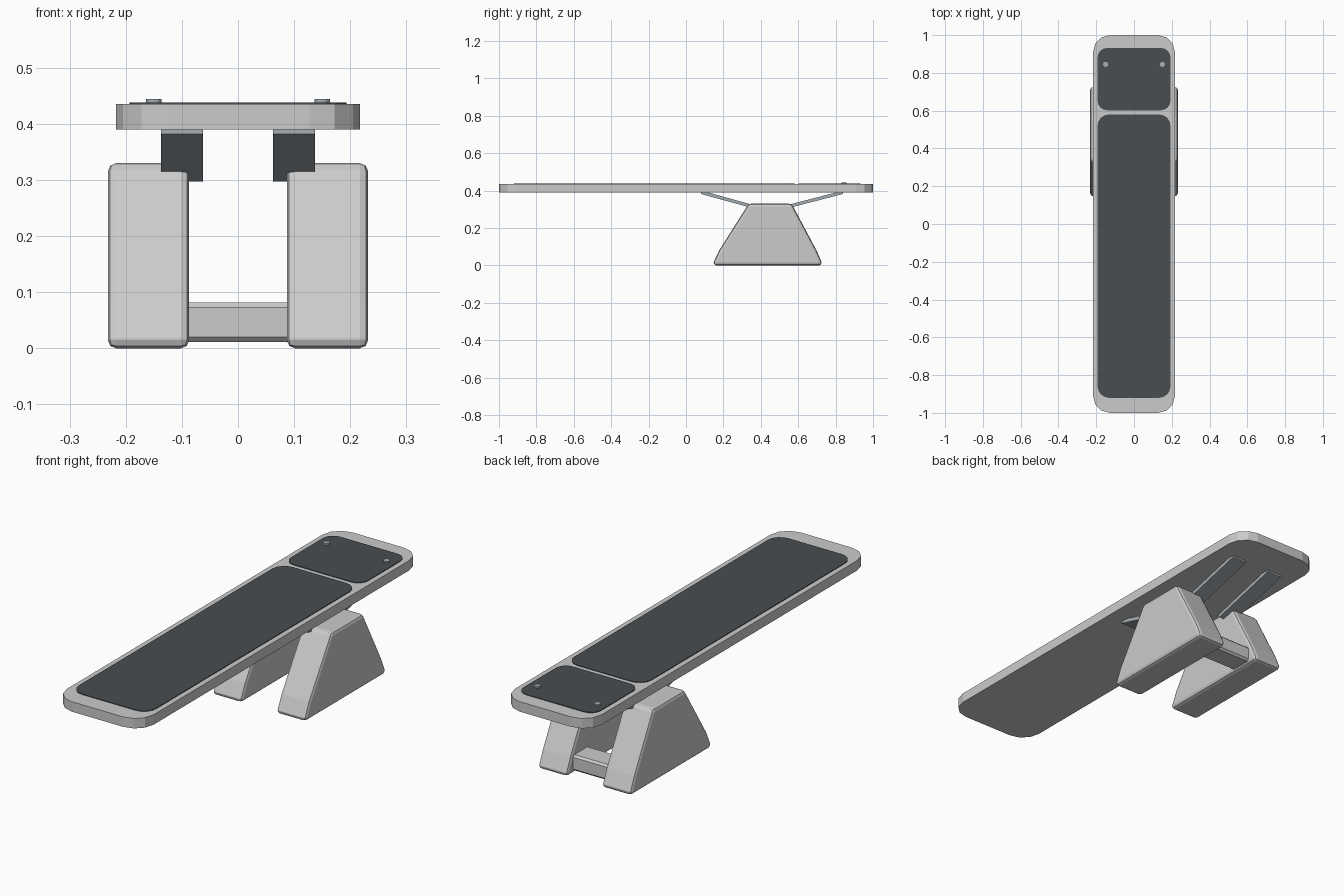
import bpy, bmesh, math

if "Cube" in bpy.data.objects:
    bpy.data.objects.remove(bpy.data.objects["Cube"])

def material(name, rgb):
    m = bpy.data.materials.new(name)
    m.diffuse_color = (*rgb, 1)
    m.use_nodes = True
    m.node_tree.nodes["Principled BSDF"].inputs["Base Color"].default_value = m.diffuse_color
    return m

RUBBER = material("dark_rubber", (0.065, 0.075, 0.08))
STEEL = material("spring_steel", (0.38, 0.43, 0.46))

def prism(name, profile, start, depth, mat=None, bevel=0, segments=2):
    """Extrude a closed 3D outline along a vector, optionally bevelled."""
    bm = bmesh.new()
    face = bm.faces.new([bm.verts.new(p) for p in profile(start)])
    out = bmesh.ops.extrude_face_region(bm, geom=[face])
    verts = [v for v in out["geom"] if isinstance(v, bmesh.types.BMVert)]
    bmesh.ops.translate(bm, verts=verts, vec=depth)
    bmesh.ops.recalc_face_normals(bm, faces=bm.faces[:])
    mesh = bpy.data.meshes.new(name)
    bm.to_mesh(mesh)
    bm.free()
    ob = bpy.data.objects.new(name, mesh)
    bpy.context.collection.objects.link(ob)
    if mat:
        mesh.materials.append(mat)
    if bevel:
        b = ob.modifiers.new("edges", "BEVEL")
        b.width, b.segments = bevel, segments
        b.limit_method, b.angle_limit = "ANGLE", math.radians(30)
    return ob

def rounded_slab(name, hx, y0, y1, z0, z1, r, segs, mat=None):
    pts = []
    corners = [(hx - r, y1 - r), (-hx + r, y1 - r), (-hx + r, y0 + r), (hx - r, y0 + r)]
    for i, (cx, cy) in enumerate(corners):
        for k in range(segs + 1):
            a = math.pi / 2 * (i + k / segs)
            pts.append((cx + r * math.cos(a), cy + r * math.sin(a)))
    return prism(name, lambda z: [(x, y, z) for x, y in pts], z0, (0, 0, z1 - z0), mat)

def side_part(name, yz, x0, x1, **kw):
    return prism(name, lambda x: [(x, y, z) for y, z in yz], x0, (x1 - x0, 0, 0), **kw)

# Board and its two grip pads
rounded_slab("board", 0.217, -1, 1, 0.39, 0.435, 0.09, 3)
rounded_slab("long_pad", 0.193, -0.92, 0.58, 0.43, 0.438, 0.06, 4, RUBBER)
rounded_slab("short_pad", 0.193, 0.602, 0.932, 0.43, 0.438, 0.05, 4, RUBBER)

# Profiles of the pedestal, leaf springs
pedestal = [(0.148, 0), (0.148, 0.018), (0.177, 0.08), (0.335, 0.33),
            (0.565, 0.33), (0.698, 0.08), (0.725, 0.018), (0.725, 0)]
front_leaf = [(0.08, 0.391), (0.08, 0.382), (0.39, 0.297), (0.40, 0.312), (0.115, 0.391)]
rear_leaf = [(0.84, 0.391), (0.84, 0.382), (0.51, 0.297), (0.50, 0.312), (0.805, 0.391)]

for side, s in (("left", -1), ("right", 1)):
    side_part(side + "_pedestal", pedestal, s * 0.087, s * 0.232, bevel=0.017)
    side_part(side + "_front_spring", front_leaf, s * 0.062, s * 0.137, mat=STEEL)
    side_part(side + "_rear_spring", rear_leaf, s * 0.062, s * 0.137, mat=STEEL)
    # Bolt head
    bpy.ops.mesh.primitive_cylinder_add(vertices=12, radius=0.014, depth=0.014,
                                        location=(s * 0.15, 0.845, 0.437))
    bolt = bpy.context.object
    bolt.name = side + "_bolt"
    bolt.data.materials.append(STEEL)

# Cross bar joining the pedestals at the rear
side_part("cross_bar", [(0.57, 0.011), (0.68, 0.011), (0.68, 0.082), (0.57, 0.082)],
          -0.1, 0.1, bevel=0.009, segments=1)
